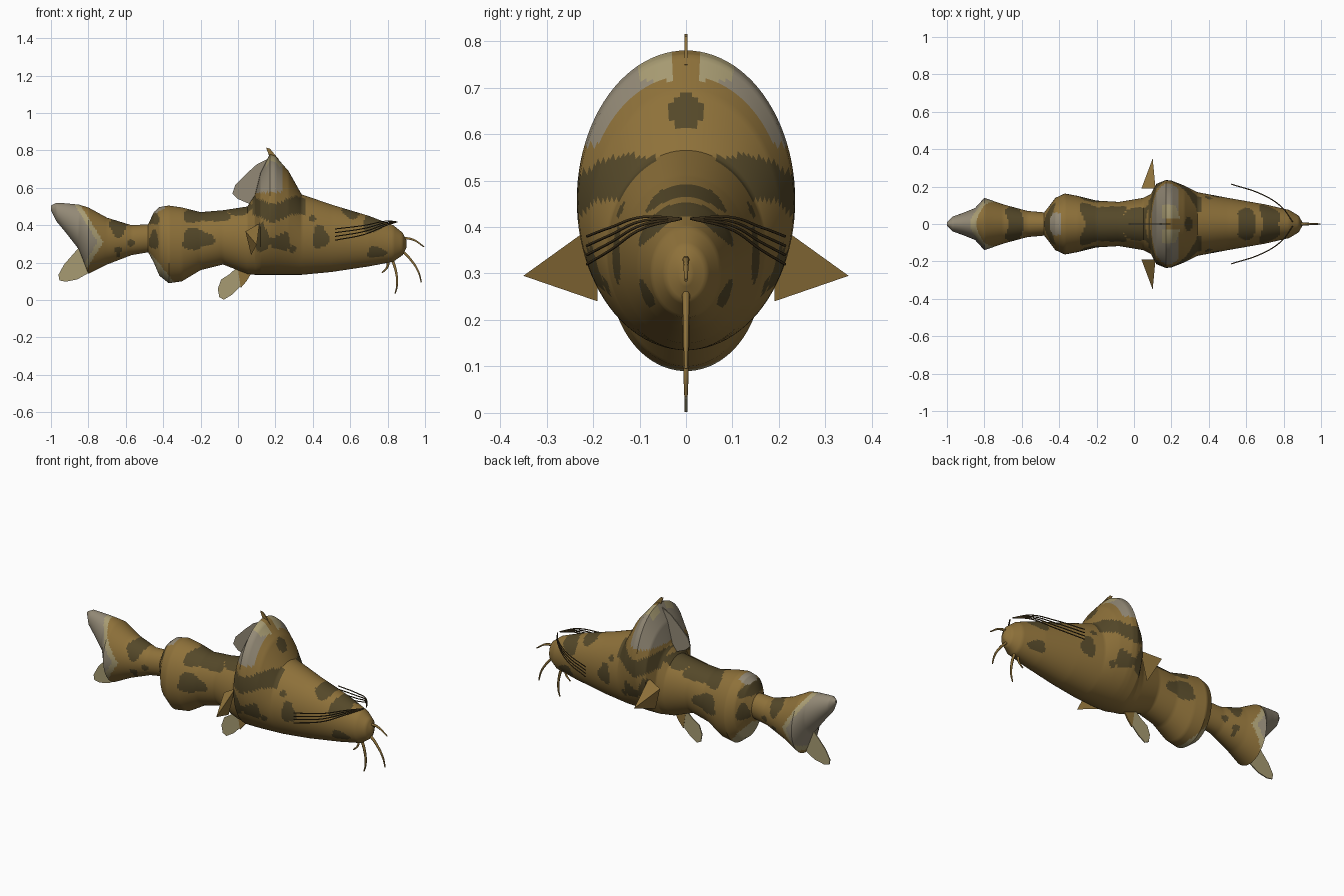
import bpy, bmesh, math
from mathutils import Vector

old = bpy.data.objects.get("Cube")
if old:
    bpy.data.objects.remove(old, do_unlink=True)


def material(name, rgb):
    m = bpy.data.materials.new(name)
    m.use_nodes = True
    m.diffuse_color = (*rgb, 1)
    for n in m.node_tree.nodes:
        if n.type == 'BSDF_PRINCIPLED':
            n.inputs["Base Color"].default_value = (*rgb, 1)
            n.inputs["Roughness"].default_value = 0.8
    return m


brown = material("golden brown", (0.27, 0.165, 0.042))
dark = material("dark olive", (0.09, 0.065, 0.022))
grey = material("fin grey", (0.29, 0.25, 0.18))
tan = material("pale tan", (0.39, 0.33, 0.17))
shadow = material("whisker brown", (0.055, 0.035, 0.012))


def finish(name, bm, mats, smooth=False):
    bmesh.ops.recalc_face_normals(bm, faces=bm.faces)
    me = bpy.data.meshes.new(name)
    bm.to_mesh(me)
    bm.free()
    for m in mats:
        me.materials.append(m)
    ob = bpy.data.objects.new(name, me)
    bpy.context.collection.objects.link(ob)
    if smooth:
        bpy.ops.object.select_all(action='DESELECT')
        ob.select_set(True)
        bpy.context.view_layer.objects.active = ob
        bpy.ops.object.shade_smooth_by_angle(angle=math.radians(40))
    return ob


# Body stations: x, top, bottom, half width
STATIONS = [
    (-1.0, .505, .48, .008), (-.97, .52, .42, .04), (-.92, .517, .36, .057),
    (-.85, .51, .27, .085), (-.8, .495, .14, .14), (-.7, .44, .19, .105),
    (-.57, .40, .24, .07), (-.48, .405, .255, .062), (-.45, .47, .2, .1),
    (-.42, .497, .13, .14), (-.37, .505, .09, .163), (-.3, .495, .1, .15),
    (-.2, .47, .16, .125), (-.08, .48, .19, .118), (.05, .5, .14, .14),
    (.09, .56, .135, .16), (.12, .68, .135, .215), (.17, .78, .135, .235),
    (.2, .77, .135, .232), (.27, .69, .135, .205), (.34, .565, .135, .17),
    (.5, .51, .15, .14), (.7, .45, .18, .105), (.83, .4, .205, .075),
    (.88, .36, .24, .045), (.9, .32, .28, .01)]

# Dark blotches on the flanks: x, z, radius x, radius z
SPOTS = [
    (-.22, .325, .085, .055), (-.14, .46, .1, .045), (-.22, .45, .08, .035),
    (.0, .49, .08, .035), (-.45, .32, .025, .05), (-.64, .39, .045, .05),
    (-.64, .26, .016, .03), (-.57, .305, .02, .018), (-.46, .44, .04, .04),
    (.23, .31, .055, .045), (.13, .33, .035, .075), (.4, .435, .02, .018),
    (.29, .275, .022, .018), (.44, .335, .045, .06), (.72, .405, .055, .045),
    (.74, .255, .05, .03), (.61, .47, .05, .035)]


def skin(c):
    """Colour slot of a body face: 0 brown, 1 dark, 2 grey, 3 tan."""
    x, y, z = c.x, abs(c.y), c.z
    edge = -.75 - .62 * abs(z - .31)
    if x < edge:
        return 2
    if x < edge + .03:
        return 3
    if -.47 < x < -.34 and z < .24 - 1.2 * (x + .46):
        return 3
    if -.45 < x < -.39 and z > .465 and y < .06:
        return 2
    if x > .15 and z > .715 and .03 < y < .1:
        return 3
    if .08 < x < .235 and z > .575 and (y > .03 or x < .17):
        return 2
    if x > .25 and z > .6 and math.hypot(y / .038, (z - .65) / .038) < 1:
        return 1
    wave = .02 * math.sin(x * 25)
    if .08 < x < .36 and .44 + wave < z < .535 + wave:
        return 1
    for sx, sz, rx, rz in SPOTS:
        dx, dz = (x - sx) / rx, (z - sz) / rz
        if math.hypot(dx, dz) < 1 + .15 * math.sin(3 * math.atan2(dz, dx) + sx * 20):
            return 1
    return 0


# Body: elliptical rings lofted along x
SIDES = 96
bm = bmesh.new()
rings = []


def add_ring(s):
    x, top, bottom, w = s
    mid, h = (top + bottom) / 2, (top - bottom) / 2
    angles = [math.tau * i / SIDES for i in range(SIDES)]
    rings.append([bm.verts.new((x, w * math.sin(a), mid + h * math.cos(a))) for a in angles])


for a, b in zip(STATIONS, STATIONS[1:]):
    steps = max(1, math.ceil(max(abs(q - p) for p, q in zip(a, b)) / .01))
    for k in range(steps):
        add_ring([p + (q - p) * k / steps for p, q in zip(a, b)])
add_ring(STATIONS[-1])
for r, s in zip(rings, rings[1:]):
    for i in range(SIDES):
        j = (i + 1) % SIDES
        bm.faces.new((r[i], r[j], s[j], s[i]))
bm.faces.new(rings[0])
bm.faces.new(rings[-1])
for f in bm.faces:
    f.material_index = skin(f.calc_center_median())
finish("body", bm, [brown, dark, grey, tan], True)


# Flat fins on the centre plane
def plate(name, outline, mat, thick=.006):
    bm = bmesh.new()
    f = bm.faces.new([bm.verts.new((x, -thick / 2, z)) for x, z in outline])
    ext = bmesh.ops.extrude_face_region(bm, geom=[f])
    verts = [v for v in ext["geom"] if isinstance(v, bmesh.types.BMVert)]
    bmesh.ops.translate(bm, verts=verts, vec=(0, thick, 0))
    return finish(name, bm, [mat])


plate("lower_tail_lobe", [(-.79, .15), (-.82, .3), (-.86, .27), (-.93, .19), (-.96, .135),
                          (-.955, .105), (-.92, .098), (-.86, .11)], tan)
plate("dorsal_sail", [(-.03, .57), (-.015, .615), (.05, .68), (.1, .725), (.17, .76),
                      (.15, .55), (.07, .51), (.0, .54)], grey)
plate("dorsal_spine", [(.15, .815), (.17, .81), (.22, .75), (.17, .7), (.165, .775)], brown)
plate("pelvic_fin", [(.04, .16), (.02, .08), (-.03, .03), (-.075, .002), (-.1, .015),
                     (-.108, .06), (-.09, .11), (-.05, .135), (-.01, .17)], tan)
plate("pelvic_fin_root", [(.075, .15), (.045, .1), (.015, .065), (.0, .16)], brown, .008)

# Pectoral fins: swept pyramids
for side, label in ((1, "left"), (-1, "right")):
    bm = bmesh.new()
    root = [bm.verts.new((x, side * .19, z)) for x, z in ((.115, .41), (.07, .24), (.04, .367))]
    tip = bm.verts.new((.1, side * .35, .295))
    bm.faces.new(root)
    for i in range(3):
        bm.faces.new((root[i], root[(i + 1) % 3], tip))
    finish(label + "_pectoral_fin", bm, [brown])


# Barbels and whiskers: tubes along curves
def tube(name, points, mat, radius, taper=1.0):
    cu = bpy.data.curves.new(name, 'CURVE')
    cu.dimensions = '3D'
    cu.bevel_depth = radius
    cu.bevel_resolution = 1
    cu.resolution_u = 6
    cu.use_fill_caps = True
    sp = cu.splines.new('BEZIER')
    sp.bezier_points.add(len(points) - 1)
    for i, (bp, p) in enumerate(zip(sp.bezier_points, points)):
        bp.co = Vector(p)
        bp.handle_left_type = bp.handle_right_type = 'AUTO'
        bp.radius = 1 + (taper - 1) * i / (len(points) - 1)
    cu.materials.append(mat)
    ob = bpy.data.objects.new(name, cu)
    bpy.context.collection.objects.link(ob)
    bpy.ops.object.select_all(action='DESELECT')
    ob.select_set(True)
    bpy.context.view_layer.objects.active = ob
    bpy.ops.object.convert(target='MESH')


BARBELS = {
    "nose_barbel": [(.87, .33), (.93, .325), (.995, .285)],
    "lip_barbel": [(.87, .27), (.92, .22), (.965, .15), (.98, .095)],
    "chin_barbel": [(.82, .23), (.845, .15), (.85, .075), (.84, .035)],
    "rear_chin_barbel": [(.8, .22), (.8, .18), (.77, .145)]}
for name, path in BARBELS.items():
    tube(name, [(x, 0, z) for x, z in path], brown, .009, .4)

for side, label in ((1, "left"), (-1, "right")):
    for i in range(4):
        drop = i * .02
        tube(f"{label}_whisker_{i + 1}",
             [(.85, side * .01, .418), (.79, side * .09, .422 - drop * .4),
              (.68, side * .16, .4 - drop * .8), (.52, side * .213, .38 - drop)],
             shadow, .003)
